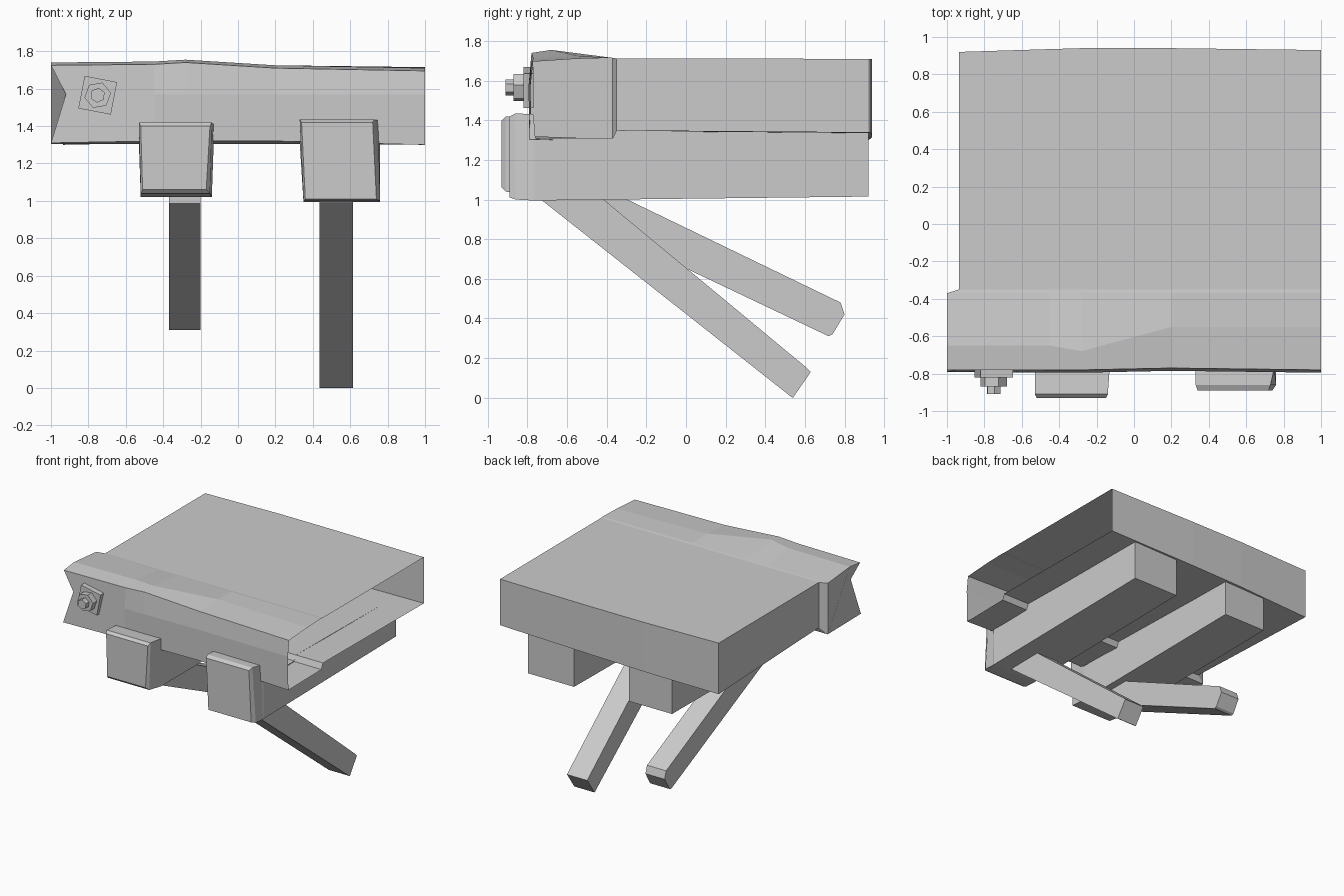
import bpy
import bmesh
from math import radians, pi, cos, sin
from mathutils import Vector

cube = bpy.data.objects.get("Cube")
if cube:
    bpy.data.objects.remove(cube, do_unlink=True)

grey = bpy.data.materials.new("plain grey")
grey.use_nodes = True
tone = (0.6, 0.6, 0.6, 1)
grey.diffuse_color = tone
grey.node_tree.nodes["Principled BSDF"].inputs["Base Color"].default_value = tone


def loft(name, rings, caps=((), ())):
    """Skin matching rings of points; caps list the faces closing each end."""
    bm = bmesh.new()
    rows = [[bm.verts.new(p) for p in ring] for ring in rings]
    n = len(rows[0])
    for a, b in zip(rows, rows[1:]):
        for i in range(n):
            j = (i + 1) % n
            bm.faces.new((a[i], a[j], b[j], b[i]))
    for row, faces in zip((rows[0], rows[-1]), caps):
        for face in faces:
            bm.faces.new([row[i] for i in face])
    bmesh.ops.recalc_face_normals(bm, faces=bm.faces)
    mesh = bpy.data.meshes.new(name)
    bm.to_mesh(mesh)
    bm.free()
    mesh.materials.append(grey)
    obj = bpy.data.objects.new(name, mesh)
    bpy.context.collection.objects.link(obj)
    return obj


def whole(n):
    return (tuple(range(n)),)


# Deck shell: thick front rail plus a flat panel, left end open
def deck_ring(x, ridge, low, back, back_low, front=-0.79, ridge_y=-0.65):
    return [Vector(p) for p in (
        (x, front, low), (x, front - 0.005, 1.57), (x, front + 0.01, ridge - 0.015),
        (x, ridge_y, ridge), (x, -0.37, 1.715), (x, -0.35, 1.712),
        (x, back, 1.71), (x, back, back_low), (x, -0.35, 1.35), (x, -0.37, 1.305))]


right_end = deck_ring(-1, 1.74, 1.31, 0.92, 1.30)
for i in (5, 6, 7, 8):
    right_end[i].x = -0.935
right_end[1] += Vector((0.08, 0.02, 0))      # chipped corner
deck = [right_end,
        deck_ring(-0.45, 1.745, 1.32, 0.935, 1.31),
        deck_ring(-0.28, 1.755, 1.32, 0.94, 1.315, ridge_y=-0.68),
        deck_ring(0.2, 1.725, 1.32, 0.94, 1.325, front=-0.78, ridge_y=-0.55),
        deck_ring(1, 1.71, 1.30, 0.93, 1.34, ridge_y=-0.55)]
loft("deck", deck, (((0, 1, 2, 3, 4, 9), (4, 5, 8, 9), (5, 6, 7, 8)), ()))


# Support beams: worn front heads that step down below the deck
def beam(name, stations):
    rings = [[(x0b, y, z0), (x1b, y, z0), (x1t, y, z1), (x0t, y, z1)]
             for y, x0b, x1b, x0t, x1t, z0, z1 in stations]
    loft(name, rings, (whole(4), whole(4)))


beam("right_beam", [
    (-0.93, -0.51, -0.17, -0.52, -0.15, 1.06, 1.40),
    (-0.91, -0.52, -0.15, -0.53, -0.14, 1.04, 1.42),
    (-0.77, -0.52, -0.14, -0.53, -0.13, 1.02, 1.41),
    (-0.76, -0.52, -0.14, -0.53, -0.13, 1.02, 1.31),
    (-0.37, -0.52, -0.14, -0.52, -0.14, 1.02, 1.31),
    (-0.35, -0.52, -0.14, -0.52, -0.14, 1.02, 1.35),
    (0.92, -0.52, -0.14, -0.52, -0.14, 1.03, 1.33)])
beam("left_beam", [
    (-0.89, 0.36, 0.74, 0.34, 0.72, 1.01, 1.42),
    (-0.86, 0.35, 0.76, 0.33, 0.73, 1.0, 1.435),
    (-0.77, 0.35, 0.76, 0.33, 0.75, 0.995, 1.43),
    (-0.76, 0.35, 0.76, 0.33, 0.76, 0.995, 1.31),
    (-0.37, 0.35, 0.76, 0.34, 0.76, 1.0, 1.31),
    (-0.35, 0.35, 0.76, 0.34, 0.76, 1.0, 1.35),
    (0.92, 0.35, 0.76, 0.35, 0.76, 1.015, 1.335)])


# Slanted braces: side outlines extruded across their width
def brace(name, x0, x1, outline):
    rings = [[(x, y, z) for y, z in outline] for x in (x0, x1)]
    loft(name, rings, (whole(len(outline)), whole(len(outline))))


brace("right_brace", -0.37, -0.2,
      [(-0.7, 0.985), (0.72, 0.31), (0.74, 0.32), (0.8, 0.42),
       (0.78, 0.48), (-0.4, 1.05), (-0.7, 1.15)])
brace("left_brace", 0.435, 0.615,
      [(-0.8, 1.07), (-0.72, 0.99), (0.53, 0.005), (0.54, 0.0), (0.63, 0.13),
       (0.61, 0.15), (-0.5, 1.07)])


# Bolt: square washer, nut and shank end
def prism(name, sides, radius, y0, y1, turn):
    rings = []
    for y in (y0, y1):
        angles = [turn + 2 * pi * i / sides for i in range(sides)]
        rings.append([(-0.75 + radius * cos(a), y, 1.565 + radius * sin(a)) for a in angles])
    loft(name, rings, (whole(sides), whole(sides)))


prism("bolt_washer", 4, 0.125, -0.77, -0.82, radians(34))
prism("bolt_nut", 6, 0.072, -0.82, -0.87, radians(10))
prism("bolt_end", 6, 0.04, -0.87, -0.91, radians(25))
